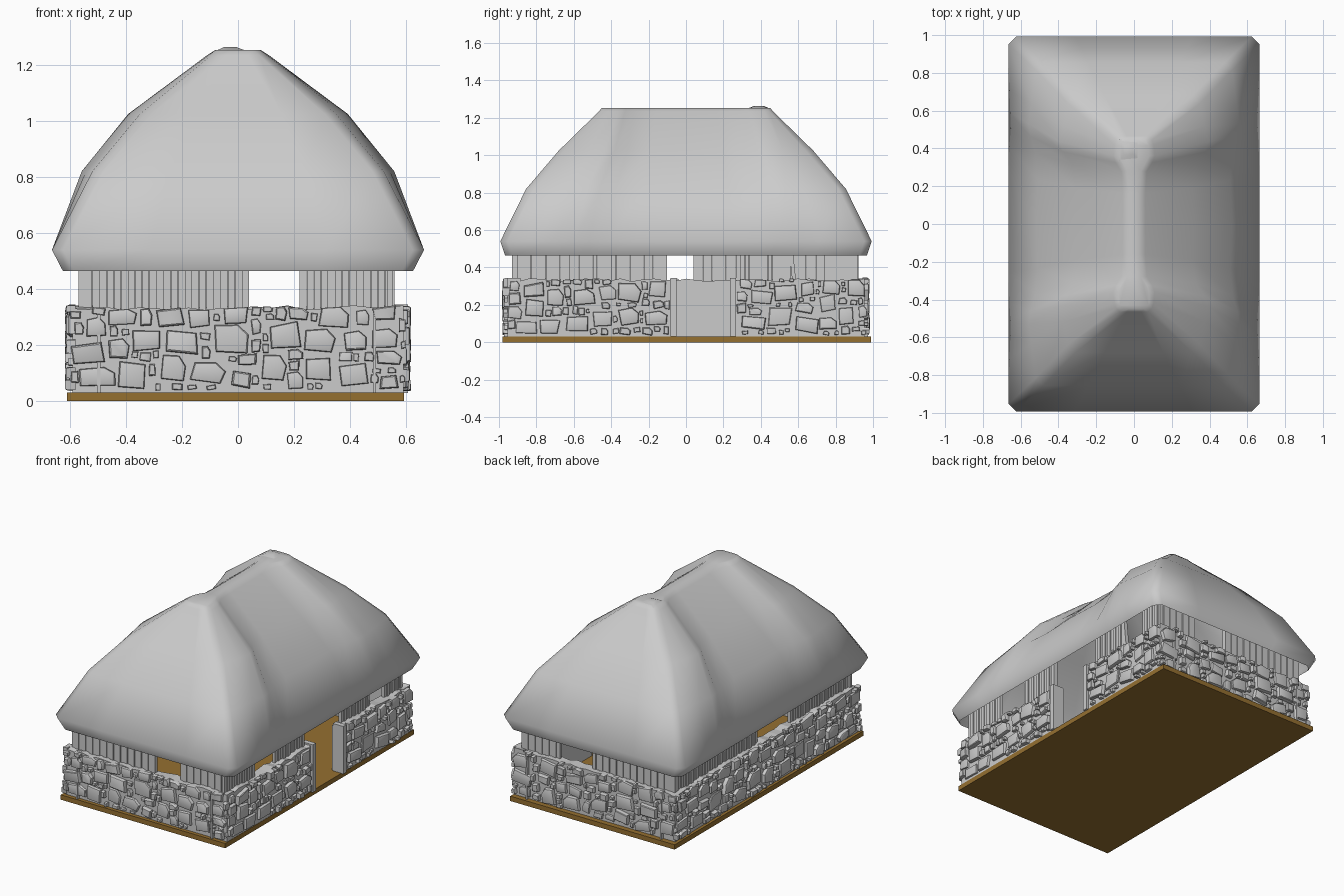
import bpy, bmesh, math, random
from mathutils import Vector

if "Cube" in bpy.data.objects:
    bpy.data.objects.remove(bpy.data.objects["Cube"])

random.seed(7)
rnd = random.uniform
HX, HY = 0.59, 0.955          # outer faces of the stone wall core
DEPTH = {"front": HY, "back": HY, "right": HX, "left": HX}


def place(side, u, d, z):
    """u runs along the wall, d is the distance out from the centre."""
    return {"front": Vector((u, -d, z)), "back": Vector((u, d, z)),
            "right": Vector((d, u, z)), "left": Vector((-d, u, z))}[side]


def loft(bm, rings, caps=(True, True)):
    vs = [[bm.verts.new(p) for p in r] for r in rings]
    n = len(vs[0])
    for a, b in zip(vs, vs[1:]):
        for i in range(n):
            bm.faces.new((a[i], a[(i + 1) % n], b[(i + 1) % n], b[i]))
    if caps[0]:
        bm.faces.new(vs[0][::-1])
    if caps[1]:
        bm.faces.new(vs[-1])


def box(bm, side, u0, u1, d0, d1, z0, z1):
    loft(bm, [[place(side, u, d, z) for u, d in
               ((u0, d0), (u1, d0), (u1, d1), (u0, d1))] for z in (z0, z1)])


def finish(bm, name, smooth=None):
    bmesh.ops.recalc_face_normals(bm, faces=bm.faces)
    me = bpy.data.meshes.new(name)
    bm.to_mesh(me)
    bm.free()
    ob = bpy.data.objects.new(name, me)
    bpy.context.collection.objects.link(ob)
    if smooth:
        bpy.context.view_layer.objects.active = ob
        ob.select_set(True)
        bpy.ops.object.shade_smooth_by_angle(angle=math.radians(smooth))
        ob.select_set(False)
    return ob


# Brown floor slab
bm = bmesh.new()
box(bm, "back", -0.61, 0.592, -0.98, 0.99, 0, 0.032)
floor = finish(bm, "floor_slab")
mat = bpy.data.materials.new("brown_wood")
mat.diffuse_color = (0.30, 0.16, 0.03, 1)
mat.use_nodes = True
mat.node_tree.nodes["Principled BSDF"].inputs["Base Color"].default_value = mat.diffuse_color
floor.data.materials.append(mat)


# Low wall cores with an uneven top
def wall(bm, side, u0, u1, thick=0.07):
    n = max(2, round((u1 - u0) / 0.06))
    d1 = DEPTH[side]
    d0 = d1 - thick
    rings = []
    for i in range(n + 1):
        u, h = u0 + (u1 - u0) * i / n, rnd(0.325, 0.343)
        rings.append([place(side, u, d, z) for d, z in
                      ((d0, 0.03), (d1, 0.03), (d1, h), (d0, h))])
    loft(bm, rings)


# Rubble stones, packed from large to small without overlap
def stones(bm, side, u0, u1):
    done = []
    d = DEPTH[side]
    for size, tries in ((0.12, 150), (0.09, 500), (0.065, 1200), (0.045, 2000), (0.032, 2500)):
        for _ in range(int(tries * (u1 - u0))):
            w, h = size * rnd(0.75, 1.15) / 2, size * rnd(0.55, 0.85) / 2
            if size < 0.07 and random.random() < 0.5:
                w, h = h, w
            u, z = rnd(u0 + w, u1 - w), rnd(0.038 + h, 0.342 - h)
            if any(abs(u - a) < w + b + 0.002 and abs(z - c) < h + e + 0.002
                   for a, b, c, e in done):
                continue
            done.append((u, w, z, h))
            j = lambda: rnd(0.76, 1.04)
            poly = [(-w * j(), -h * j()), (w * j(), -h * j()), (w * j(), h * j()), (-w * j(), h * j())]
            if random.random() < 0.4:       # clip one corner
                poly[2:3] = [(w, h * 0.3), (w * 0.4, h)]
            t = rnd(-0.15, 0.15)            # slight twist in the wall plane
            c, s0 = math.cos(t), math.sin(t)
            poly = [(a * c - b * s0, a * s0 + b * c) for a, b in poly]
            p = rnd(0.012, 0.028)
            rings = [[place(side, u + s * a, d + o, z + s * b) for a, b in poly]
                     for s, o in ((1, -0.01), (1, p * 0.55), (0.93, p * 0.88), (0.8, p))]
            loft(bm, rings)


SPANS = [("front", -HX, HX), ("back", -HX, HX), ("left", -HY, HY),
         ("right", -HY, -0.05), ("right", 0.24, HY)]
bm, bs = bmesh.new(), bmesh.new()
for side, a, b in SPANS:
    wall(bm, side, a, b)
    door_a, door_b = (0.028 if a == 0.24 else -0.012), (0.035 if b == -0.05 else -0.012)
    stones(bs, side, a + door_a, b - door_b)
finish(bm, "low_wall")
finish(bs, "rubble_stones", 35)

# Door jambs and thin corner strips
bm = bmesh.new()
for u in (-0.068, 0.25):
    box(bm, "right", u - 0.016, u + 0.016, HX - 0.06, HX + 0.016, 0.03, 0.345)
for side in ("front", "back"):
    for u in (-0.497, 0.487):
        box(bm, side, u - 0.006, u + 0.006, HY - 0.03, HY + 0.018, 0.03, 0.335)
finish(bm, "jambs_and_strips")

# Ribbed planks above the wall; gaps are the windows and the door
PLANKS = [("front", -0.57, 0.04), ("front", 0.22, 0.55),
          ("back", -0.56, 0.04), ("back", 0.28, 0.56),
          ("left", -0.92, -0.30), ("left", 0.04, 0.92),
          ("right", -0.93, -0.62), ("right", -0.40, -0.10),
          ("right", 0.29, 0.56), ("right", 0.74, 0.91)]
bm = bmesh.new()
for side, a, b in PLANKS:
    d = DEPTH[side] - 0.035
    n = round((b - a) / 0.025)
    s = (b - a) / n
    for i in range(n):
        out = d + (0.003 if i % 2 else -0.003)
        box(bm, side, a + i * s, a + (i + 1) * s - 0.001, d - 0.022, out, 0.31, 0.56)
# slanted window post
loft(bm, [[place("right", u + du, dd, z) for du, dd in
           ((-0.01, 0.53), (0.01, 0.53), (0.01, 0.555), (-0.01, 0.555))]
          for u, z in ((0.58, 0.31), (0.555, 0.55))])
finish(bm, "plank_walls")

# Thatched roof: z, half width at hip corner, at hump, at mid side, half length, fold fraction
LEVELS = [(0.465, 0.625, 0.625, 0.625, 0.968, 0.52), (0.54, 0.664, 0.664, 0.664, 0.993, 0.52),
          (0.82, 0.52, 0.558, 0.515, 0.855, 0.54), (1.025, 0.35, 0.392, 0.315, 0.68, 0.56),
          (1.235, 0.095, 0.11, 0.06, 0.465, 0.70), (1.254, 0.075, 0.08, 0.03, 0.45, 0.72)]


def roof_ring(z, he, hh, hm, hy, fold):
    c = 0.04 if he > 0.2 else 0.02
    wob = 0.005 if 0.6 < z < 1.1 else 0

    def long_side(sx):
        # hip corner, flat hip panel, hump, then the straighter middle
        pts = [(he, -(hy - c)), (he + (hh - he) * 0.6, -hy * (fold + 0.2)),
               (hh, -hy * (fold + 0.08)), (hh - (hh - hm) * 0.25, -hy * fold),
               (hm + (hh - hm) * 0.15, -hy * (fold - 0.1)), (hm - wob, -hy * fold * 0.5)]
        pts += [(hm + wob, 0)] + [(x, -y) for x, y in pts[::-1]]
        return [(sx * x, y) for x, y in pts]

    def short_side(sy):
        e = he - c
        return [(e * t, sy * hy) for t in (-1, -0.5, 0, 0.5, 1)]

    ring = short_side(-1) + long_side(1) + short_side(1)[::-1] + long_side(-1)[::-1]
    return [Vector((x, y, z)) for x, y in ring]


bm = bmesh.new()
loft(bm, [roof_ring(*lv) for lv in LEVELS], caps=(False, True))
finish(bm, "thatched_roof", 75)

# Small cap bump at the rear end of the ridge
bm = bmesh.new()
loft(bm, [[Vector((x * s - 0.03, 0.39 + y * s, z)) for x, y in
           ((-0.05, -0.06), (0.06, -0.05), (0.06, 0.05), (-0.05, 0.06))]
          for s, z in ((1, 1.25), (0.4, 1.264))])
finish(bm, "ridge_bump", 60)
